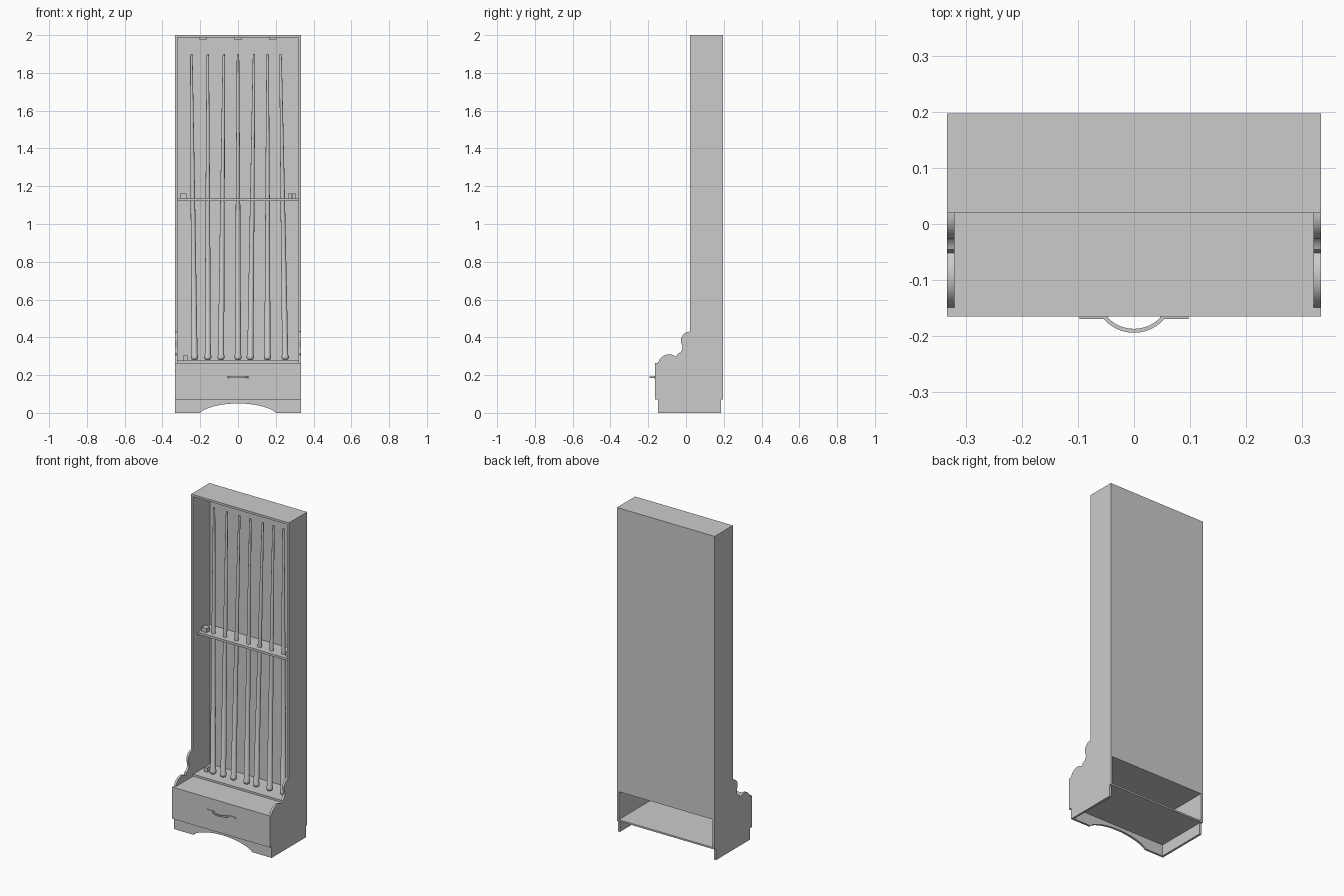
import bpy
import bmesh
from math import sin, cos, pi, radians
from mathutils import Vector

old = bpy.data.objects.get("Cube")
if old:
    bpy.data.objects.remove(old, do_unlink=True)

grey = bpy.data.materials.new("plain grey")
grey.use_nodes = True
GREY = (0.6, 0.6, 0.6, 1)
grey.diffuse_color = GREY
grey.node_tree.nodes["Principled BSDF"].inputs["Base Color"].default_value = GREY

W, T = 0.333, 0.013              # half width, board thickness
FRONT, CASE, BACK = -0.165, 0.02, 0.197
INNER = W - T


def finish(name, bm, smooth=False):
    bmesh.ops.recalc_face_normals(bm, faces=bm.faces)
    mesh = bpy.data.meshes.new(name)
    bm.to_mesh(mesh)
    bm.free()
    mesh.materials.append(grey)
    ob = bpy.data.objects.new(name, mesh)
    bpy.context.collection.objects.link(ob)
    if smooth:
        bpy.ops.object.select_all(action='DESELECT')
        ob.select_set(True)
        bpy.context.view_layer.objects.active = ob
        bpy.ops.object.shade_smooth_by_angle(angle=radians(35))
    return ob


def box(name, x, y, z):
    bm = bmesh.new()
    bmesh.ops.create_cube(bm, size=1)
    for v in bm.verts:
        v.co = [lo + (c + 0.5) * (hi - lo) for c, (lo, hi) in zip(v.co, (x, y, z))]
    return finish(name, bm)


def extrude(name, points, depth, smooth=False):
    """Extrude a closed outline of 3D points by a vector."""
    bm = bmesh.new()
    face = bm.faces.new([bm.verts.new(p) for p in points])
    out = bmesh.ops.extrude_face_region(bm, geom=[face])
    moved = [g for g in out["geom"] if isinstance(g, bmesh.types.BMVert)]
    bmesh.ops.translate(bm, verts=moved, vec=depth)
    return finish(name, bm, smooth)


def arc(cy, cz, r, start, end, n=12):
    angles = [radians(start + (end - start) * i / n) for i in range(n + 1)]
    return [(cy + r * cos(a), cz + r * sin(a)) for a in angles]


def sweep(name, rings, segments):
    """Skin round rings given as (centre, radius) along z."""
    bm = bmesh.new()
    loops = []
    for c, r in rings:
        loops.append([bm.verts.new(c + Vector((r * cos(a), r * sin(a), 0)))
                      for a in (2 * pi * i / segments for i in range(segments))])
    for a, b in zip(loops, loops[1:]):
        for i in range(segments):
            j = (i + 1) % segments
            bm.faces.new((a[i], a[j], b[j], b[i]))
    bm.faces.new(loops[0])
    bm.faces.new(loops[-1])
    return finish(name, bm, True)


# Side panels with scrolled front shoulder, and plinth sides
scroll = (arc(CASE, 0.383, 0.047, 90, 205) + arc(-0.055, 0.347, 0.036, 26, -75)
          + arc(-0.09, 0.25, 0.06, 50, 170))
outline = [(BACK, 0.07), (BACK, 2), (CASE, 2)] + scroll + [(-0.149, 0.07)]
for side, x in (("left", INNER), ("right", -W)):
    extrude(side + "_side_panel", [(x, y, z) for y, z in outline], (T, 0, 0), True)
    box(side + "_plinth_side", (x, x + T), (-0.148, 0.185), (0, 0.07))

# Case boards
box("top_board", (-INNER, INNER), (CASE, BACK), (1.987, 2))
box("back_panel", (-INNER, INNER), (0.185, BACK), (0.265, 1.987))
box("drawer_front", (-W, W), (FRONT, -0.149), (0.07, 0.265))
box("drawer_top", (-INNER, INNER), (-0.149, BACK), (0.252, 0.265))
box("rack_floor", (-INNER, INNER), (CASE, 0.185), (0.265, 0.277))
box("base_floor", (-INNER, INNER), (-0.149, BACK), (0.07, 0.08))
box("rack_shelf", (-INNER, INNER), (0.065, 0.185), (1.122, 1.136))

# Plinth front with a shallow arch
arch = [(0.2 * cos(a), 0.05 * sin(a) ** 1.4) for a in (pi * i / 20 for i in range(21))]
front = [(W, 0)] + arch + [(-W, 0), (-W, 0.07), (W, 0.07)]
extrude("plinth_front", [(x, -0.148, z) for x, z in front], (0, T, 0))

# Clips under the top board
for i in (-1, 0, 1):
    box("top_clip", (i * 0.185 - 0.02, i * 0.185 + 0.02), (0.08, 0.12), (1.976, 1.987))

# Small blocks on the shelf and floor
for x, w, z in ((-0.29, 0.034, 1.136), (0.275, 0.02, 1.136), (0.298, 0.02, 1.136), (-0.28, 0.024, 0.277)):
    box("small_block", (x - w / 2, x + w / 2), (0.085, 0.085 + w), (z, z + 0.026))

# Leaning tapered rods with rounded butts
tops = (-0.247, -0.16, -0.075, 0, 0.085, 0.157, 0.225)
butts = (-0.23, -0.16, -0.09, 0, 0.065, 0.156, 0.25)
stations = ((0, 0.008), (0.003, 0.015), (0.008, 0.019), (0.014, 0.019), (0.018, 0.016),
            (0.5, 0.012), (0.99, 0.0065), (1, 0.005))
for top, butt in zip(tops, butts):
    a, b = Vector((butt, 0.085, 0.279)), Vector((top, 0.12, 1.9))
    sweep("rod", [(a.lerp(b, t), r) for t, r in stations], 16)

# Drawer pull: bowed bar on two plates
for s in (-1, 1):
    box("pull_plate", sorted((s * 0.046, s * 0.097)), (FRONT - 0.004, FRONT), (0.182, 0.194))
outer = arc(0, -0.122, 0.072, 220, 320)
inner = arc(0, -0.122, 0.065, 320, 220)
extrude("pull_bar", [(x, y, 0.184) for x, y in outer + inner], (0, 0, 0.008), True)
